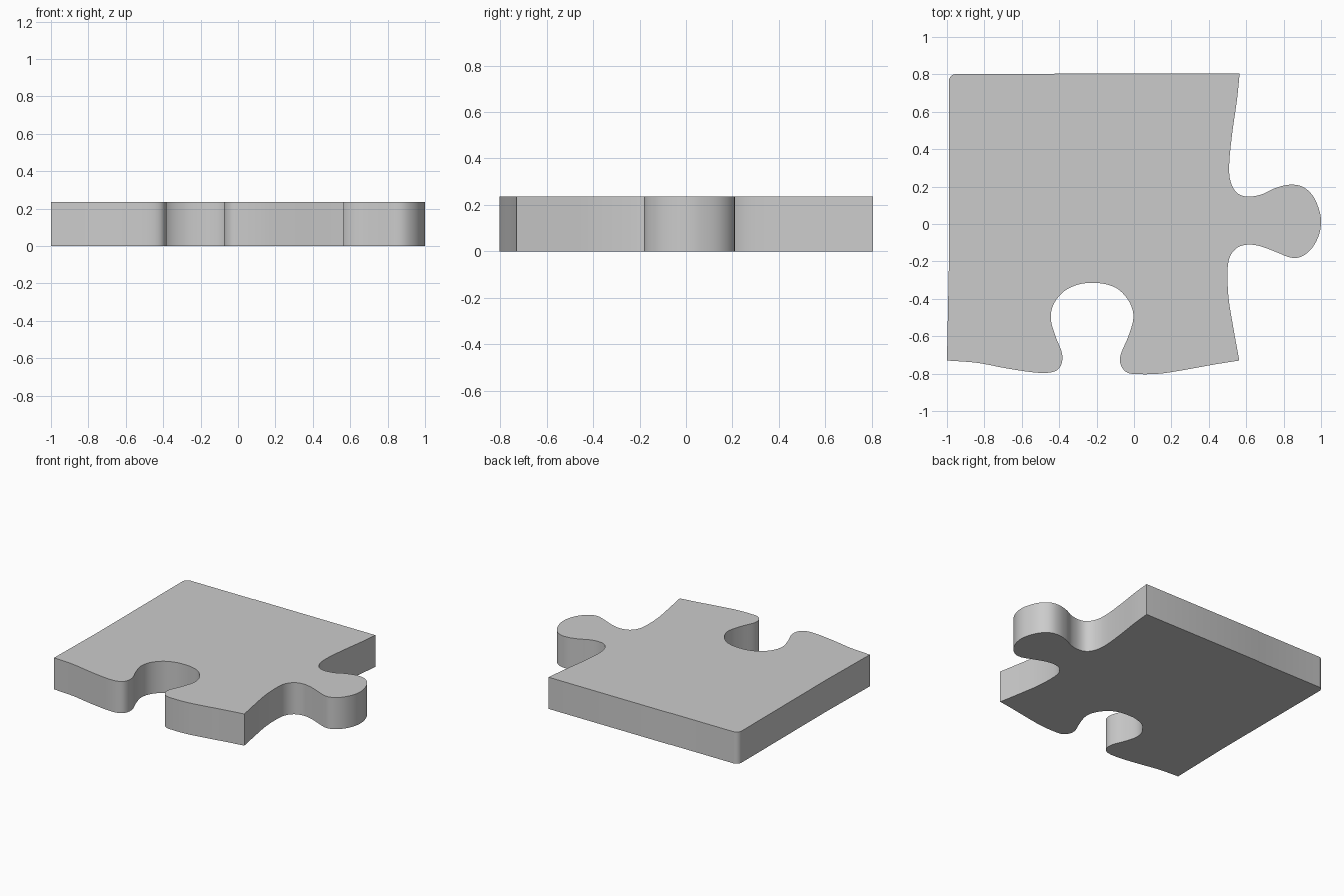
import bpy, bmesh, math
from mathutils import Vector

if "Cube" in bpy.data.objects:
    bpy.data.objects.remove(bpy.data.objects["Cube"])

HEIGHT = 0.235
STEPS = 4


def smooth_path(points):
    """Catmull-Rom curve through the points, without the final one."""
    p = [Vector(q) for q in points]
    p = [2 * p[0] - p[1]] + p + [2 * p[-1] - p[-2]]
    out = []
    for a, b, c, d in zip(p, p[1:], p[2:], p[3:]):
        for i in range(STEPS):
            t = i / STEPS
            out.append(0.5 * (2 * b + (c - a) * t + (2 * a - 5 * b + 4 * c - d) * t**2
                              + (3 * b - a - 3 * c + d) * t**3))
    return out


# Right side with the knob, from top corner to bottom corner
knob_side = [(0.565, 0.805), (0.55, 0.66), (0.527, 0.5), (0.51, 0.34), (0.513, 0.24),
             (0.545, 0.172), (0.6, 0.147), (0.68, 0.157), (0.75, 0.19), (0.83, 0.21),
             (0.9, 0.2), (0.957, 0.15), (0.99, 0.075), (1.0, 0.012), (0.99, -0.055),
             (0.955, -0.125), (0.9, -0.172), (0.84, -0.18), (0.76, -0.15), (0.68, -0.12),
             (0.61, -0.11), (0.55, -0.128), (0.511, -0.18), (0.5, -0.26), (0.506, -0.4),
             (0.532, -0.56), (0.563, -0.73)]

# Front side with the socket, from right corner to left corner
socket_side = [(0.563, -0.73), (0.43, -0.751), (0.27, -0.78), (0.14, -0.8), (0.03, -0.803),
               (-0.035, -0.795), (-0.07, -0.755), (-0.072, -0.7), (-0.03, -0.6), (-0.003, -0.5),
               (-0.023, -0.42), (-0.08, -0.352), (-0.15, -0.322), (-0.225, -0.315),
               (-0.295, -0.323), (-0.37, -0.357), (-0.428, -0.425), (-0.445, -0.505),
               (-0.42, -0.6), (-0.385, -0.69), (-0.39, -0.755), (-0.43, -0.79),
               (-0.52, -0.795), (-0.68, -0.772), (-0.84, -0.742), (-1.0, -0.73)]

outline = smooth_path(knob_side) + smooth_path(socket_side)

# Straight left and back sides with one rounded corner
outline += [Vector((-1.0, -0.73)), Vector((-0.99, -0.23))]
for i in range(7):
    a = math.pi - i * math.pi / 12
    outline.append(Vector((-0.95 + 0.04 * math.cos(a), 0.762 + 0.04 * math.sin(a))))
outline += [Vector((-0.43, 0.802)), Vector((-0.42, 0.805))]

# Extrude the outline into a slab
bm = bmesh.new()
base = bm.faces.new([bm.verts.new((v.x, v.y, 0)) for v in outline])
top = bmesh.ops.extrude_face_region(bm, geom=[base], use_keep_orig=True)
bmesh.ops.translate(bm, vec=(0, 0, HEIGHT),
                    verts=[g for g in top["geom"] if isinstance(g, bmesh.types.BMVert)])
bmesh.ops.recalc_face_normals(bm, faces=bm.faces)
mesh = bpy.data.meshes.new("puzzle_piece")
bm.to_mesh(mesh)
bm.free()

piece = bpy.data.objects.new("puzzle_piece", mesh)
bpy.context.collection.objects.link(piece)
bpy.context.view_layer.objects.active = piece
piece.select_set(True)
bpy.ops.object.shade_smooth_by_angle(angle=math.radians(30))
